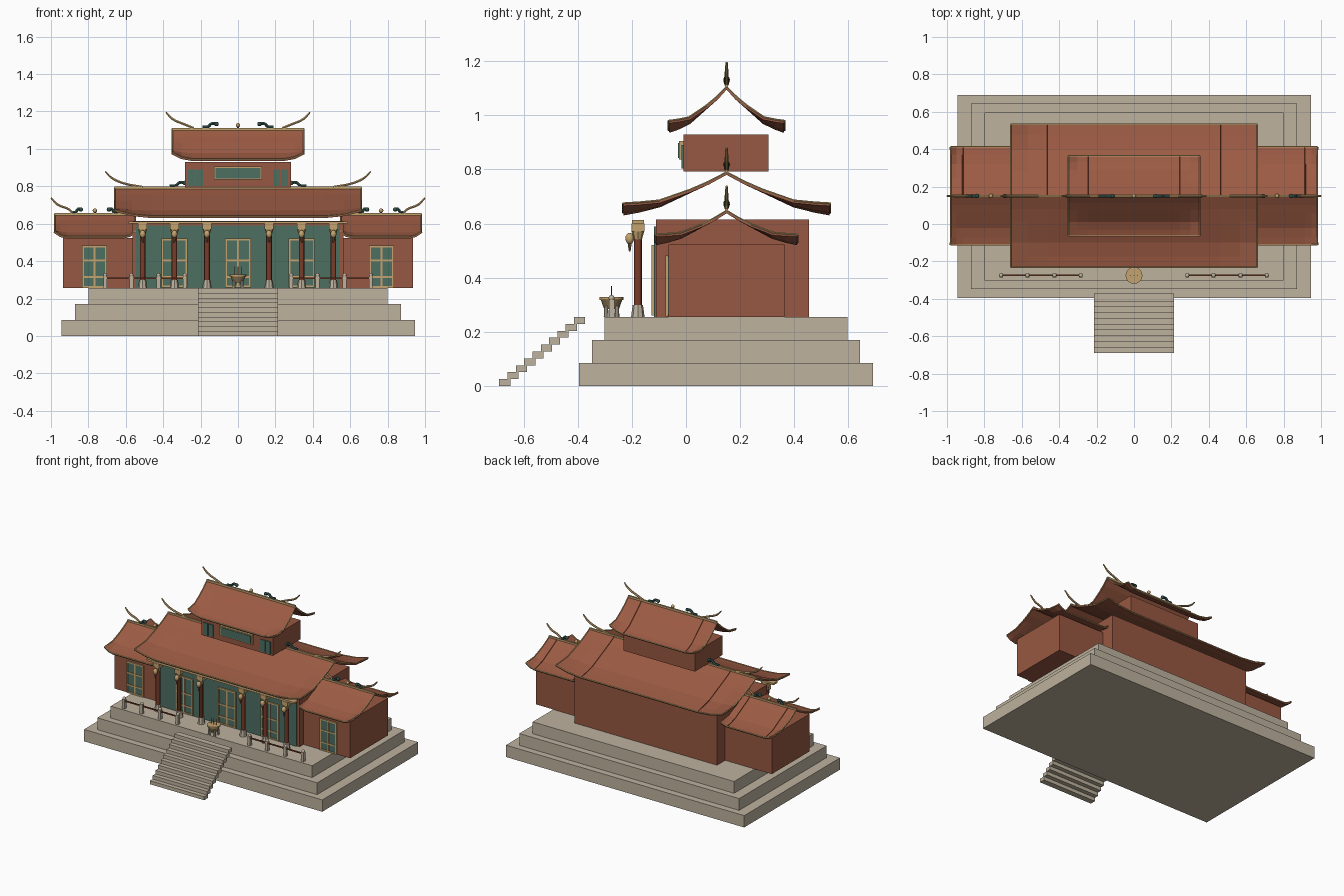
import bpy
from mathutils import Vector

old = bpy.data.objects.get("Cube")
if old:
    bpy.data.objects.remove(old, do_unlink=True)


def material(name, rgb):
    m = bpy.data.materials.new(name)
    m.use_nodes = True
    m.diffuse_color = (*rgb, 1)
    m.node_tree.nodes["Principled BSDF"].inputs["Base Color"].default_value = (*rgb, 1)
    return m


STONE = material("pale stone", (.51, .445, .342))
BRICK = material("brick red", (.31, .097, .054))
TILE = material("roof tile", (.33, .104, .057))
GREEN = material("painted green", (.074, .157, .12))
GOLD = material("tan gold", (.56, .37, .16))
LACQUER = material("dark lacquer", (.19, .045, .022))
DRAGON = material("dark green", (.03, .08, .068))
BRONZE = material("bronze", (.26, .18, .085))

FLOOR = .255
RIDGE_Y = .15


def finish(ob, name, mat, smooth=False):
    ob.name = name
    ob.data.materials.clear()
    ob.data.materials.append(mat)
    if smooth:
        bpy.ops.object.select_all(action='DESELECT')
        ob.select_set(True)
        bpy.context.view_layer.objects.active = ob
        bpy.ops.object.shade_smooth_by_angle()
    return ob


def box(name, mat, x, y, z):
    """Box from (min, max) pairs."""
    lo, hi = Vector((x[0], y[0], z[0])), Vector((x[1], y[1], z[1]))
    bpy.ops.mesh.primitive_cube_add(size=1, location=(lo + hi) / 2)
    ob = bpy.context.object
    for v in ob.data.vertices:
        v.co = v.co * (hi - lo)
    return finish(ob, name, mat)


def cone(name, mat, x, y, z, r0, r1, sides=12):
    bpy.ops.mesh.primitive_cone_add(vertices=sides, radius1=r0, radius2=r1, depth=z[1] - z[0],
                                    location=(x, y, sum(z) / 2))
    return finish(bpy.context.object, name, mat, True)


def ball(name, mat, loc, r, stretch=1):
    bpy.ops.mesh.primitive_uv_sphere_add(segments=12, ring_count=8, radius=r, location=loc)
    bpy.context.object.scale.z = stretch
    return finish(bpy.context.object, name, mat, True)


def tube(name, mat, pts, r, curved=True, taper=1):
    """Round rod along points, turned into a mesh."""
    cu = bpy.data.curves.new(name, 'CURVE')
    cu.dimensions, cu.bevel_depth, cu.bevel_resolution = '3D', r, 1
    cu.use_fill_caps, cu.resolution_u = True, 4
    if curved:
        sp = cu.splines.new('BEZIER')
        sp.bezier_points.add(len(pts) - 1)
        for p, co in zip(sp.bezier_points, pts):
            p.co = co
            p.handle_left_type = p.handle_right_type = 'AUTO'
        sp.bezier_points[-1].radius = taper
    else:
        sp = cu.splines.new('POLY')
        sp.points.add(len(pts) - 1)
        for p, co in zip(sp.points, pts):
            p.co = (*co, 1)
    tmp = bpy.data.objects.new(name, cu)
    bpy.context.collection.objects.link(tmp)
    me = bpy.data.meshes.new_from_object(tmp.evaluated_get(bpy.context.evaluated_depsgraph_get()))
    bpy.data.objects.remove(tmp, do_unlink=True)
    ob = bpy.data.objects.new(name, me)
    bpy.context.collection.objects.link(ob)
    return finish(ob, name, mat, True)


# Swept roof: slope profile (distance, drop, end lift) and lift along the width
SLOPE = [(0, 0, 0), (.18, .24, 0), (.35, .44, .05), (.65, .8, .45), (.85, .93, .8), (1, 1, 1)]
WIDTH = [(0, 0), (.7, 0), (.86, .3), (1, 1)]


def roof(name, cx, half, depth, top, drop, lift, horn, dragon):
    def point(u, rise, s, side):
        d, fall, k = s
        return Vector((cx + u * half, RIDGE_Y + side * d * depth, top - fall * drop + k * rise * lift))

    columns = [(-u, k) for u, k in WIDTH[:0:-1]] + WIDTH
    rows = [(s, -1) for s in SLOPE[:0:-1]] + [(s, 1) for s in SLOPE]
    verts = [point(u, k, s, side) for u, k in columns for s, side in rows]
    n = len(rows)
    faces = [(i * n + j, (i + 1) * n + j, (i + 1) * n + j + 1, i * n + j + 1)
             for i in range(len(columns) - 1) for j in range(n - 1)]
    me = bpy.data.meshes.new(name)
    me.from_pydata(verts, [], faces)
    ob = bpy.data.objects.new(name, me)
    bpy.context.collection.objects.link(ob)
    finish(ob, name, TILE)
    shell = ob.modifiers.new("thickness", 'SOLIDIFY')
    shell.thickness, shell.offset = .01, -1

    # Trim along the eaves, gable edges and rear rib lines
    for side in (-1, 1):
        edge = [point(u, k, SLOPE[-1], side) for u, k in columns]
        tube(name + "_eave_trim", GOLD, edge, .004, False)
        tube(name + "_gable_trim", GOLD, [point(side, 1, s, e) for s, e in rows], .004, False)
        tube(name + "_rear_rib", LACQUER, [point(side * .7, 0, s, 1) for s in SLOPE], .003, False)

    # Ridge with upturned horns, paired dragons and a centre pearl
    def on_ridge(x, z):
        return cx + x, RIDGE_Y, top + z
    box(name + "_ridge", GOLD, (cx - half, cx + half), (RIDGE_Y - .006, RIDGE_Y + .006), (top - .006, top + .008))
    for s in (-1, 1):
        tip = half + horn
        tube(name + "_horn", GOLD, [on_ridge(s * (tip - .24 * tip ** .5), .006), on_ridge(s * (tip - .1), .026),
                                    on_ridge(s * (tip - .035), .055), on_ridge(s * tip, .09)], .007, True, .6)
        a, b = dragon
        tube(name + "_dragon", DRAGON, [on_ridge(s * b, .012), on_ridge(s * (a * .4 + b * .6), .014),
                                        on_ridge(s * (a * .65 + b * .35), .03), on_ridge(s * a, .03)], .009)
        ball(name + "_dragon_head", DRAGON, on_ridge(s * a, .028), .012)
    cone(name + "_pearl_stem", DRAGON, cx, RIDGE_Y, (top, top + .02), .006, .004, 8)
    ball(name + "_pearl", GOLD, on_ridge(0, .022), .012)


def lattice(name, x, y, z, cross):
    """Green panel in a tan frame with mullions, facing the front."""
    box(name + "_panel", GREEN, x, (y - .006, y), z)
    t = .005
    mid = sum(x) / 2
    for bx in (x[0], mid, x[1]):
        box(name + "_stile", GOLD, (bx - t, bx + t), (y - .01, y - .001), z)
    for f in cross:
        bz = z[0] + (z[1] - z[0]) * f
        box(name + "_rail", GOLD, (x[0] - t, x[1] + t), (y - .01, y - .001), (bz - t, bz + t))


# Stepped stone platform
for i in range(3):
    w, d = .945 - .073 * i, .047 * i
    box("platform_tier", STONE, (-w, w), (-.395 + d, .69 - d), (.085 * i, .085 * (i + 1)))

# Front stairs
for i in range(10):
    y, z = -.69 + .0307 * i, FLOOR / 10 * i
    box("stair_step", STONE, (-.215, .215), (y, y + .041), (z, z + FLOOR / 10))

# Main hall with green front and three framed doors
box("main_hall", BRICK, (-.565, .565), (-.11, .455), (FLOOR, .615))
box("hall_front_panel", GREEN, (-.545, .545), (-.118, -.11), (FLOOR, .59))
for x in (-.34, 0, .34):
    lattice("hall_door", (x - .065, x + .065), -.118, (.265, .515), (0, .2, .55, 1))

# Portico columns, lanterns and beam
box("portico_beam", GOLD, (-.585, .585), (-.2, -.156), (.6, .613))
for s in (-1, 1):
    for x in (.166, .34, .51):
        x, y = s * x, -.178
        cone("column_base", STONE, x, y, (FLOOR, .3), .025, .019, 8)
        cone("column_shaft", LACQUER, x, y, (.3, .57), .015, .015)
        cone("column_collar", GOLD, x, y, (.54, .572), .015, .024, 8)
        box("column_capital", GOLD, (x - .024, x + .024), (y - .024, y + .024), (.57, .6))
        ball("lantern", GOLD, (x, -.208, .545), .016, 1.3)
        cone("lantern_tassel", BRONZE, x, -.208, (.497, .53), .003, .008, 8)

# Side wings with framed doors
for s in (-1, 1):
    box("side_wing", BRICK, sorted((s * .56, s * .935)), (-.065, .363), (FLOOR, .523))
    lattice("wing_door", sorted((s * .705, s * .828)), -.065, (.262, .478), (0, .25, .65, 1))

# Upper storey with windows and a blank framed board
box("upper_storey", BRICK, (-.283, .283), (-.01, .305), (.793, .93))
for s in (-1, 1):
    for x in (.205, .248):
        box("upper_window", GREEN, (s * x - .019, s * x + .019), (-.016, -.01), (.803, .89))
box("board_frame", GOLD, (-.128, .128), (-.025, -.01), (.836, .905))
box("board_face", GREEN, (-.119, .119), (-.029, -.024), (.843, .898))

# Roofs
roof("main_roof", 0, .66, .382, .79, .15, .035, .05, (.285, .365))
roof("upper_roof", 0, .352, .214, 1.105, .16, .035, .033, (.115, .19))
for s in (-1, 1):
    roof("wing_roof", s * .765, .215, .262, .648, .118, .03, .02, (.075, .12))

# Terrace railings
for s in (-1, 1):
    for x in (.285, .425, .57, .71):
        x *= s
        box("rail_post", STONE, (x - .01, x + .01), (-.285, -.265), (FLOOR, .32))
        ball("post_knob", STONE, (x, -.275, .325), .011)
    box("rail_bar", LACQUER, sorted((s * .285, s * .71)), (-.279, -.271), (.304, .312))

# Incense burner on legs with three sticks
cone("burner_bowl", BRONZE, 0, -.275, (.285, .32), .028, .04, 16)
cone("burner_rim", GOLD, 0, -.275, (.318, .328), .045, .045, 16)
for x, y in ((-.022, -.295), (.022, -.295), (-.022, -.255), (.022, -.255)):
    cone("burner_leg", STONE, x, y, (FLOOR, .295), .009, .007, 8)
for x in (-.02, 0, .02):
    cone("incense_stick", LACQUER, x, -.275, (.32, .37), .002, .002, 6)
